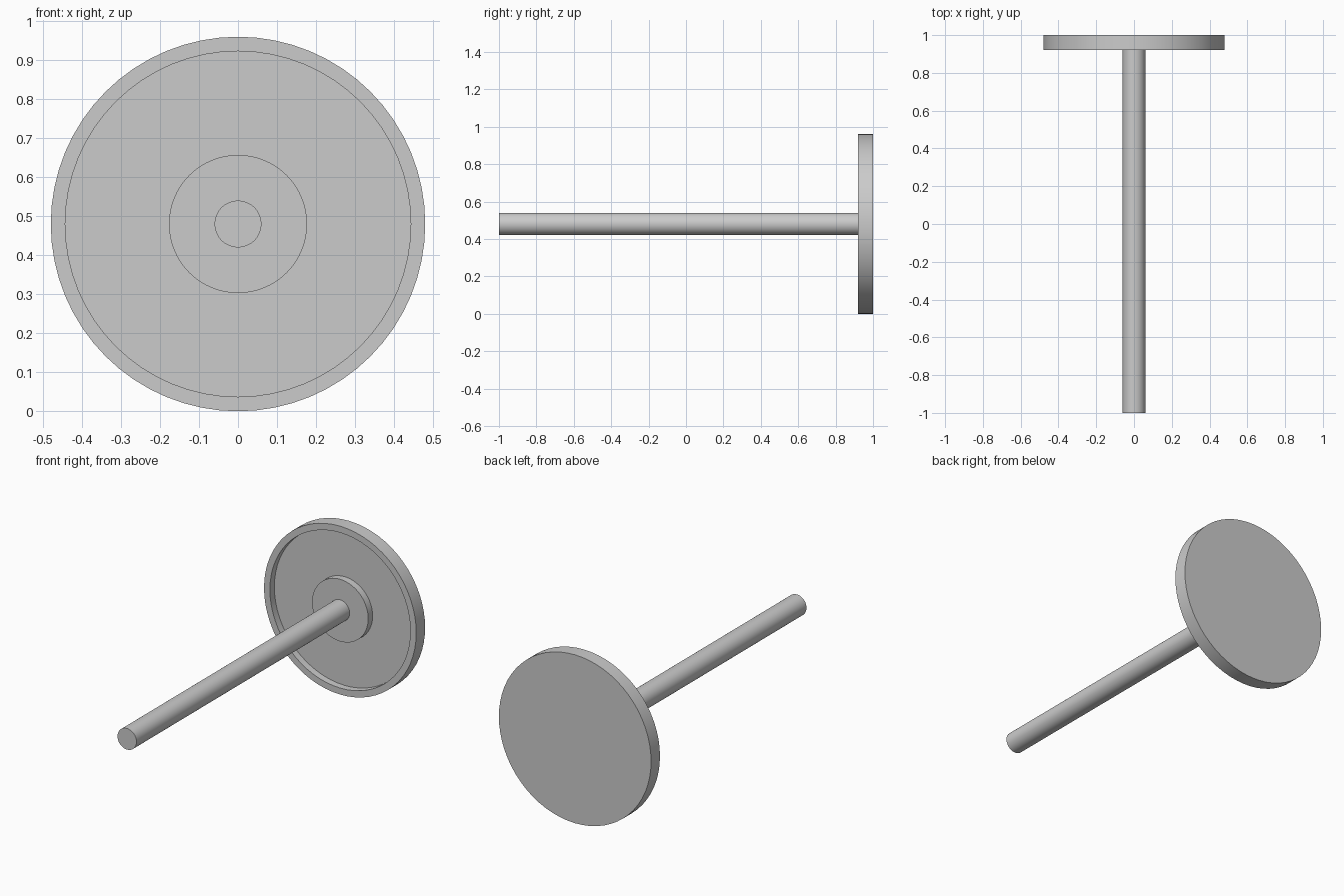
import bpy
import bmesh
import math
from mathutils import Vector

cube = bpy.data.objects.get("Cube")
if cube:
    bpy.data.objects.remove(cube, do_unlink=True)

SEGMENTS = 64
CENTRE_Z = 0.48

# Plain grey for the whole model
grey = bpy.data.materials.new("grey")
grey.use_nodes = True
colour = (0.6, 0.6, 0.6, 1.0)
grey.diffuse_color = colour
grey.node_tree.nodes["Principled BSDF"].inputs["Base Color"].default_value = colour


def lathe(name, profile):
    """Revolve (radius, y) points about the shaft axis; end points lie on the axis."""
    bm = bmesh.new()
    verts = [bm.verts.new((r, y, 0)) for r, y in profile]
    edges = [bm.edges.new(pair) for pair in zip(verts, verts[1:])]
    bmesh.ops.spin(bm, geom=verts + edges, cent=(0, 0, 0), axis=(0, 1, 0),
                   angle=math.tau, steps=SEGMENTS, use_merge=False)
    bmesh.ops.remove_doubles(bm, verts=bm.verts, dist=0.0005)
    bmesh.ops.recalc_face_normals(bm, faces=bm.faces)
    mesh = bpy.data.meshes.new(name)
    bm.to_mesh(mesh)
    bm.free()
    mesh.materials.append(grey)
    obj = bpy.data.objects.new(name, mesh)
    obj.location = Vector((0, 0, CENTRE_Z))
    bpy.context.collection.objects.link(obj)
    bpy.ops.object.select_all(action='DESELECT')
    obj.select_set(True)
    bpy.context.view_layer.objects.active = obj
    bpy.ops.object.shade_smooth_by_angle(angle=math.radians(30))
    return obj


# Disc with a raised rim and a central hub around a shallow recess
FRONT, FLOOR, BACK = 0.92, 0.96, 1.0
lathe("disc", [(0, FRONT), (0.177, FRONT), (0.177, FLOOR), (0.443, FLOOR),
               (0.443, FRONT), (0.48, FRONT), (0.48, BACK), (0, BACK)])

# Long round shaft standing on the hub
lathe("shaft", [(0, -1), (0.06, -1), (0.06, FRONT), (0, FRONT)])
